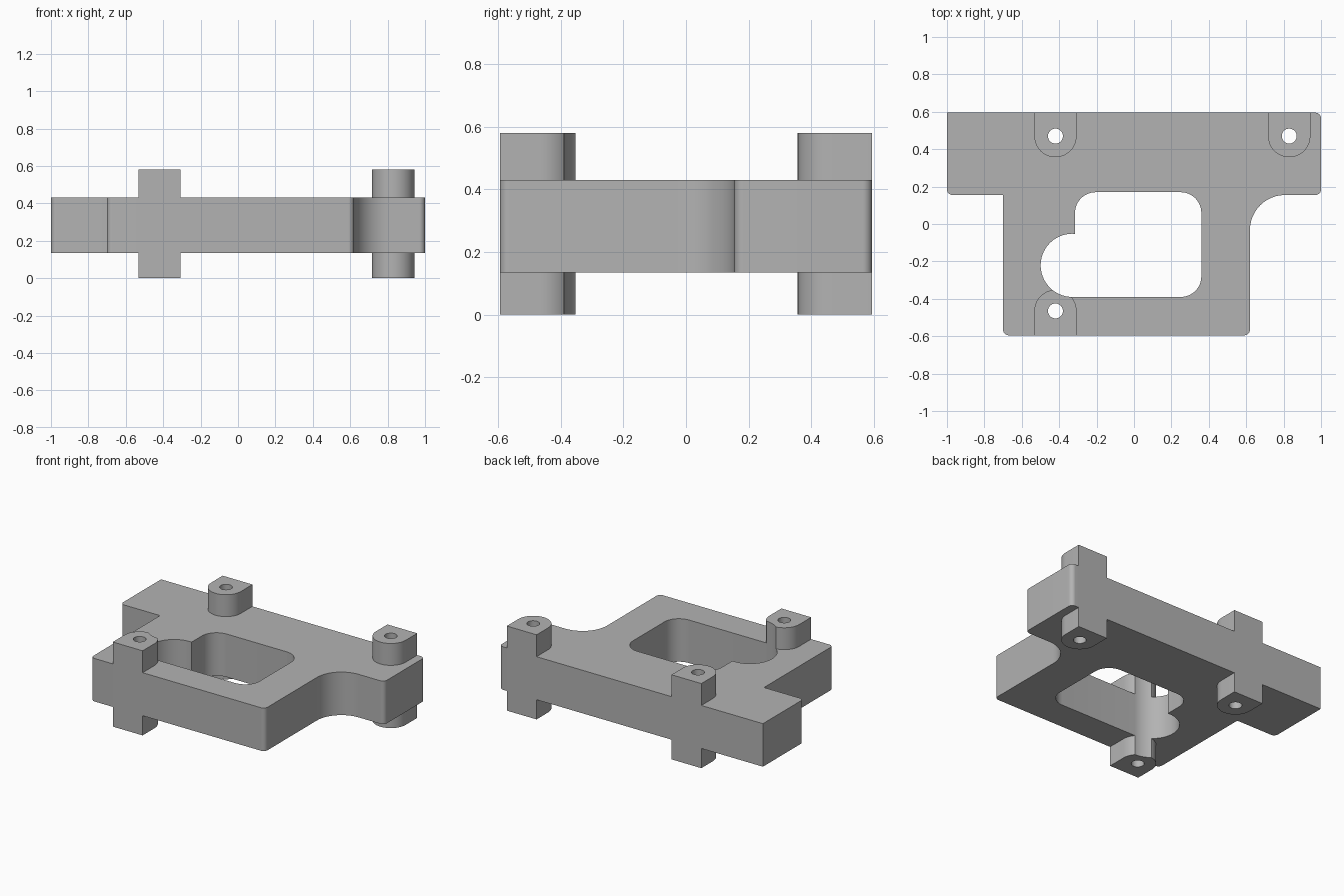
import bpy, bmesh
from math import sin, cos, pi, radians
from mathutils import Vector

cube = bpy.data.objects.get("Cube")
if cube:
    bpy.data.objects.remove(cube, do_unlink=True)

# Single plain grey
grey = bpy.data.materials.new("plain grey")
grey.use_nodes = True
colour = (0.45, 0.45, 0.45, 1)
grey.diffuse_color = colour
grey.node_tree.nodes["Principled BSDF"].inputs["Base Color"].default_value = colour


def arc(cx, cy, r, start, end, steps=24):
    """Points along an arc, angles in degrees."""
    angles = [radians(start + (end - start) * i / steps) for i in range(steps + 1)]
    return [(cx + r * cos(a), cy + r * sin(a)) for a in angles]


def rounded(corners, steps=12):
    """Outline from (x, y, radius) right-angle corners; radius 0 stays sharp."""
    points = []
    for i, (x, y, r) in enumerate(corners):
        p = Vector((x, y))
        if r == 0:
            points.append((x, y))
            continue
        back = (Vector(corners[i - 1][:2]) - p).normalized()
        ahead = (Vector(corners[(i + 1) % len(corners)][:2]) - p).normalized()
        centre = p + (back + ahead) * r
        for k in range(steps + 1):
            t = pi / 2 * k / steps
            points.append(tuple(centre - ahead * r * cos(t) - back * r * sin(t)))
    return points


def prism(name, outline, z0, z1):
    bm = bmesh.new()
    face = bm.faces.new([bm.verts.new((x, y, z0)) for x, y in outline])
    top = bmesh.ops.extrude_face_region(bm, geom=[face])["geom"]
    verts = [g for g in top if isinstance(g, bmesh.types.BMVert)]
    bmesh.ops.translate(bm, verts=verts, vec=(0, 0, z1 - z0))
    bmesh.ops.recalc_face_normals(bm, faces=bm.faces)
    mesh = bpy.data.meshes.new(name)
    bm.to_mesh(mesh)
    bm.free()
    mesh.materials.append(grey)
    obj = bpy.data.objects.new(name, mesh)
    bpy.context.collection.objects.link(obj)
    return obj


def combine(target, tool, operation):
    """Apply a boolean and discard the tool."""
    mod = target.modifiers.new(operation, 'BOOLEAN')
    mod.operation, mod.solver, mod.object = operation, 'EXACT', tool
    bpy.context.view_layer.objects.active = target
    bpy.ops.object.modifier_apply(modifier=mod.name)
    bpy.data.objects.remove(tool, do_unlink=True)


EDGE = 0.595       # half depth
HEIGHT = 0.58
BOSS_R = 0.113

# Main plate: wide back bar, narrower front, one large fillet
plate = prism("bracket_body", rounded([
    (-1, EDGE, 0), (-1, 0.155, 0.03), (-0.7, 0.155, 0), (-0.7, -EDGE, 0.03),
    (0.62, -EDGE, 0.03), (0.62, 0.155, 0.187), (1, 0.155, 0.03), (1, EDGE, 0.03),
]), 0.135, 0.43)

# Bosses: round inward, square and flush at the outer edge
bosses = [(-0.42, 0.47, 1), (0.83, 0.47, 1), (-0.42, -0.465, -1)]
for x, y, side in bosses:
    outline = arc(x, y, BOSS_R, 0, -180 * side)
    outline += [(x - BOSS_R, EDGE * side), (x + BOSS_R, EDGE * side)]
    combine(plate, prism("boss", outline, 0, HEIGHT), 'UNION')

# Window: rounded rectangle with a round lobe at the left
left, right, low, high, r = -0.315, 0.36, -0.39, 0.17, 0.11
window = (arc(left + r, high - r, r, 180, 90, 12)
          + arc(right - r, high - r, r, 90, 0, 12)
          + arc(right - r, low + r, r, 0, -90, 12)
          + arc(-0.33, -0.221, 0.169, 270, 85, 32))
combine(plate, prism("window_cutter", window, -0.1, HEIGHT + 0.1), 'DIFFERENCE')

# Screw holes
for x, y, side in bosses:
    hole = prism("hole_cutter", arc(x, y, 0.04, 0, 348.75, 31), -0.1, HEIGHT + 0.1)
    combine(plate, hole, 'DIFFERENCE')

# Smooth the curved walls, keep edges sharp
bpy.ops.object.select_all(action='DESELECT')
plate.select_set(True)
bpy.context.view_layer.objects.active = plate
bpy.ops.object.shade_smooth_by_angle(angle=radians(25))
